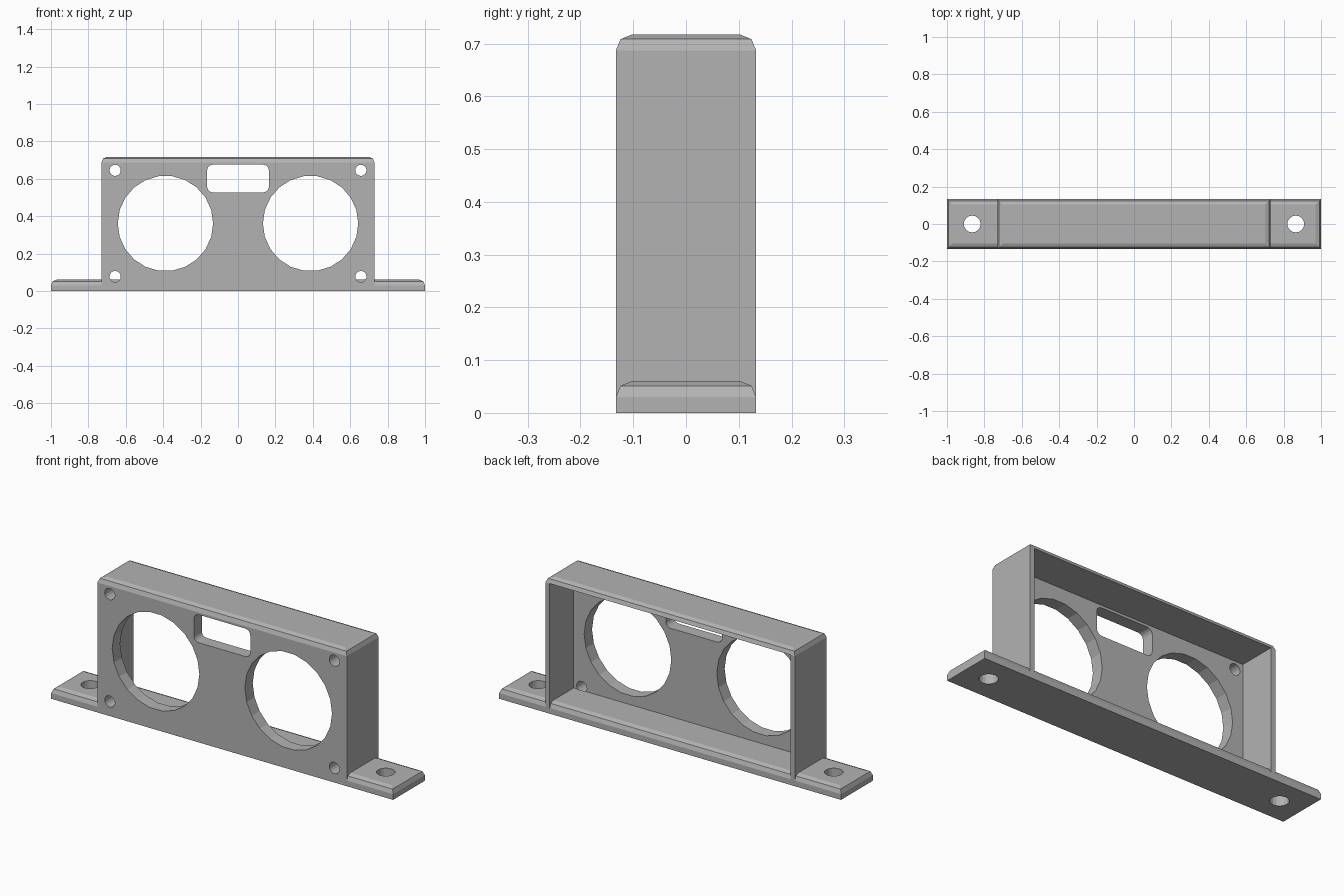
import bpy, bmesh, math
from mathutils import Matrix, Vector

default = bpy.data.objects.get("Cube")
if default:
    bpy.data.objects.remove(default, do_unlink=True)

grey = bpy.data.materials.new("plain_grey")
grey.use_nodes = True
COLOUR = (0.45, 0.45, 0.45, 1)
grey.diffuse_color = COLOUR
grey.node_tree.nodes["Principled BSDF"].inputs["Base Color"].default_value = COLOUR

DEPTH = 0.133      # half depth of the whole part
PLATE_BACK = -0.067
ROUND = 0.03


def make(name, bm):
    bmesh.ops.recalc_face_normals(bm, faces=bm.faces)
    mesh = bpy.data.meshes.new(name)
    bm.to_mesh(mesh)
    bm.free()
    mesh.materials.append(grey)
    obj = bpy.data.objects.new(name, mesh)
    bpy.context.collection.objects.link(obj)
    return obj


def box(name, low, high, pick=None, segments=2):
    """Box between two corners; edges chosen by pick are rounded."""
    low, high = Vector(low), Vector(high)
    bm = bmesh.new()
    bmesh.ops.create_cube(bm, size=1)
    for v in bm.verts:
        v.co = (low + high) / 2 + v.co * (high - low)
    if pick:
        edges = [e for e in bm.edges if pick(*e.verts)]
        bmesh.ops.bevel(bm, geom=edges, offset=ROUND, segments=segments,
                        profile=0.5, affect='EDGES')
    return make(name, bm)


def rod(name, centre, radius, length, sides, along_y):
    bm = bmesh.new()
    bmesh.ops.create_cone(bm, cap_ends=True, segments=sides, radius1=radius,
                          radius2=radius, depth=length)
    # Place a vertex on the x axis before tipping the rod over
    first = min(bm.verts, key=lambda v: abs(math.atan2(v.co.y, v.co.x)))
    turn = Matrix.Rotation(-math.atan2(first.co.y, first.co.x), 4, 'Z')
    if along_y:
        turn = Matrix.Rotation(math.pi / 2, 4, 'X') @ turn
    bm.transform(Matrix.Translation(centre) @ turn)
    return make(name, bm)


def combine(target, tool, operation):
    mod = target.modifiers.new(tool.name, 'BOOLEAN')
    mod.object, mod.operation, mod.solver = tool, operation, 'EXACT'
    bpy.context.view_layer.objects.active = target
    bpy.ops.object.modifier_apply(modifier=mod.name)
    bpy.data.objects.remove(tool, do_unlink=True)


def top_edge(a, b):
    return a.co.z > 0.05 and b.co.z > 0.05


def depth_edge(a, b):
    return abs(a.co.y - b.co.y) > 0.1


# Housing with rounded top rim, hollowed from the back
housing = box("mounting_bracket", (-0.73, -DEPTH, 0), (0.73, DEPTH, 0.717), top_edge)
combine(housing, box("cavity", (-0.704, PLATE_BACK, -0.1), (0.704, 0.3, 0.688)), 'DIFFERENCE')

# Base bar, forming the floor and both flanges
base = box("base_bar", (-1, -DEPTH, 0), (1, DEPTH, 0.06), top_edge)
combine(housing, base, 'UNION')

# Cable slot with rounded corners
slot = box("slot", (-0.165, -0.2, 0.527), (0.165, 0, 0.675), depth_edge, 4)
combine(housing, slot, 'DIFFERENCE')

# Large round openings, corner screw holes and flange holes
for side in (-1, 1):
    opening = rod("opening", (side * 0.388, -0.1, 0.361), 0.255, 0.2, 22, True)
    combine(housing, opening, 'DIFFERENCE')
    for z in (0.077, 0.645):
        screw = rod("screw_hole", (side * 0.657, -0.115, z), 0.03, 0.1, 16, True)
        combine(housing, screw, 'DIFFERENCE')
    flange = rod("flange_hole", (side * 0.865, 0, 0.03), 0.045, 0.2, 16, False)
    combine(housing, flange, 'DIFFERENCE')
